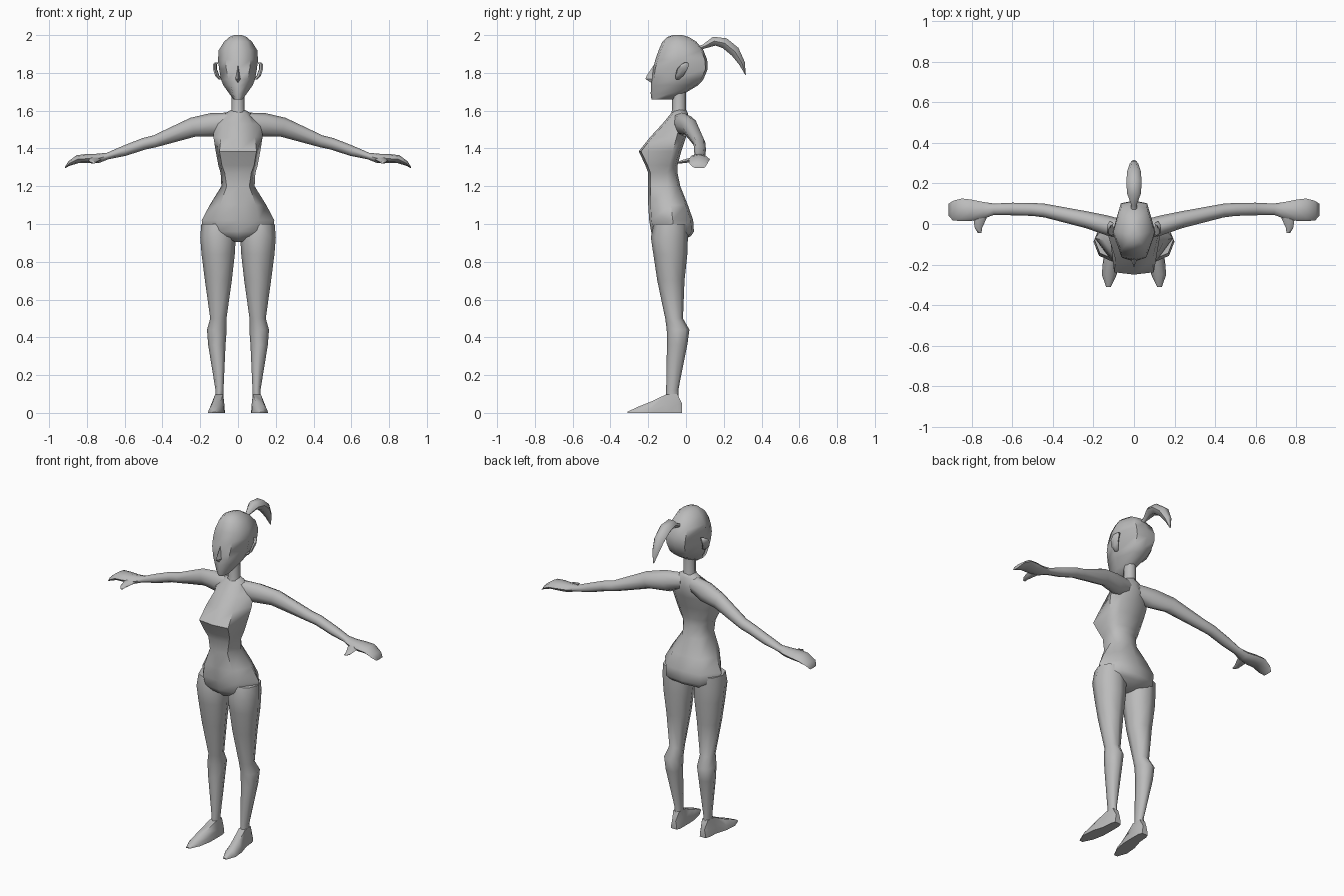
import bpy, bmesh, math
from mathutils import Vector

grey = bpy.data.materials.new("plain grey")
grey.diffuse_color = (0.5, 0.5, 0.5, 1)


def loft(name, rings, mirror=False, angle=60):
    """Skin a list of equal-length point rings and close both ends."""
    bm = bmesh.new()
    rows = [[bm.verts.new(p) for p in r] for r in rings]
    for a, b in zip(rows, rows[1:]):
        for i in range(len(a)):
            j = (i + 1) % len(a)
            bm.faces.new((a[i], a[j], b[j], b[i]))
    bm.faces.new(rows[0][::-1])
    bm.faces.new(rows[-1])
    bmesh.ops.remove_doubles(bm, verts=bm.verts, dist=0.0005)
    bmesh.ops.recalc_face_normals(bm, faces=bm.faces)
    me = bpy.data.meshes.new(name)
    bm.to_mesh(me)
    bm.free()
    me.materials.append(grey)
    ob = bpy.data.objects.new(name, me)
    bpy.context.collection.objects.link(ob)
    if mirror:
        ob.modifiers.new("mirror", 'MIRROR').use_mirror_merge = False
    bpy.context.view_layer.objects.active = ob
    ob.select_set(True)
    bpy.ops.object.shade_smooth_by_angle(angle=math.radians(angle))
    ob.select_set(False)
    return ob


def oval(c, u, v, n=8):
    """Ring of n points around c with half axes u and v."""
    c, u, v = Vector(c), Vector(u), Vector(v)
    return [c + u * math.cos(t) + v * math.sin(t)
            for t in (2 * math.pi * i / n for i in range(n))]


def body_ring(z, half, front, yf, ys, yb, dz=0.0):
    """Symmetric section: front centre, front corner, side, back corner, back."""
    right = [(front, yf + 0.012, z), (half, ys, z), (half * 0.62, yb - 0.012, z)]
    left = [(-x, y, zz) for x, y, zz in reversed(right)]
    return [(0, yf, z + dz)] + right + [(0, yb, z)] + left


# torso: pelvis up to the base of the neck
loft("torso", [body_ring(*r) for r in (
    (0.905, 0.020, 0.012, -0.14, -0.08, -0.04),
    (0.935, 0.150, 0.070, -0.175, -0.07, 0.025),
    (0.96, 0.185, 0.100, -0.185, -0.07, 0.042),
    (1.02, 0.192, 0.110, -0.195, -0.07, 0.038),
    (1.10, 0.150, 0.095, -0.20, -0.08, 0.01),
    (1.20, 0.088, 0.060, -0.20, -0.10, -0.03),
    (1.27, 0.092, 0.070, -0.20, -0.10, -0.045),
    (1.31, 0.104, 0.085, -0.215, -0.09, -0.045),
    (1.385, 0.118, 0.098, -0.25, -0.07, -0.025),
    (1.46, 0.130, 0.090, -0.19, -0.05, 0.0),
    (1.53, 0.125, 0.075, -0.125, -0.03, 0.018),
    (1.585, 0.070, 0.040, -0.08, -0.03, 0.01),
    (1.605, 0.035, 0.020, -0.07, -0.035, 0.0))])

# neck
loft("neck", [oval((0, y, z), (r, 0, 0), (0, d, 0)) for y, z, r, d in (
    (-0.037, 1.57, 0.045, 0.045), (-0.037, 1.61, 0.034, 0.036),
    (-0.037, 1.74, 0.034, 0.036))])

# head: chin up to crown, with the brow and nose on the centre line
loft("head", [body_ring(*r) for r in (
    (1.66, 0.024, 0.016, -0.183, -0.13, -0.06),
    (1.69, 0.046, 0.026, -0.187, -0.09, -0.01),
    (1.735, 0.078, 0.040, -0.185, -0.07, 0.065),
    (1.765, 0.090, 0.050, -0.182, -0.06, 0.092),
    (1.82, 0.100, 0.062, -0.175, -0.045, 0.115),
    (1.87, 0.106, 0.065, -0.162, -0.04, 0.112),
    (1.92, 0.102, 0.062, -0.145, -0.04, 0.092),
    (1.965, 0.074, 0.050, -0.125, -0.04, 0.055),
    (1.99, 0.045, 0.030, -0.10, -0.05, 0.015),
    (2.00, 0.020, 0.012, -0.07, -0.05, -0.02))])

# nose: a small wedge
loft("nose", [[(-w, -0.15, z), (0, y, z), (w, -0.15, z)] for z, w, y in (
    (1.745, 0.012, -0.18), (1.768, 0.024, -0.215),
    (1.785, 0.018, -0.208), (1.84, 0.008, -0.172))], angle=35)

# ears: flat leaves leaning out from the head
loft("ear", [oval((x, y, z), (0.008, 0.004, 0), (-0.008, d, 0), 6) for x, y, z, d in (
    (0.090, -0.045, 1.765, 0.008), (0.110, -0.035, 1.785, 0.022),
    (0.122, -0.020, 1.82, 0.030), (0.122, -0.005, 1.845, 0.022),
    (0.112, 0.0, 1.855, 0.006))], mirror=True)

# ponytail: thin tie, broad middle, pointed tip
loft("ponytail", [oval((0, y, z), (w, 0, 0), (0, a, b), 6) for y, z, w, a, b in (
    (0.06, 1.925, 0.016, -0.006, 0.012), (0.095, 1.94, 0.014, -0.006, 0.012),
    (0.15, 1.968, 0.034, -0.008, 0.027), (0.205, 1.957, 0.038, 0.012, 0.030),
    (0.26, 1.912, 0.034, 0.020, 0.024), (0.297, 1.85, 0.022, 0.016, 0.010),
    (0.315, 1.79, 0.003, 0.002, 0.001))])

# arms and hands
loft("arm", [oval((x, y, z), (0, a, 0), (b * 0.25, 0, b)) for x, y, z, a, b in (
    (0.03, -0.03, 1.545, 0.045, 0.045), (0.13, -0.008, 1.525, 0.05, 0.062),
    (0.24, 0.022, 1.512, 0.042, 0.050), (0.44, 0.066, 1.438, 0.034, 0.031),
    (0.50, 0.072, 1.424, 0.032, 0.030), (0.60, 0.074, 1.388, 0.031, 0.027),
    (0.69, 0.073, 1.360, 0.028, 0.017), (0.74, 0.068, 1.348, 0.040, 0.024),
    (0.80, 0.068, 1.346, 0.052, 0.024), (0.85, 0.070, 1.343, 0.056, 0.021),
    (0.895, 0.066, 1.320, 0.048, 0.012), (0.915, 0.070, 1.299, 0.030, 0.003))], mirror=True)
loft("thumb", [oval((x, y, z), (a, 0, 0), (0, 0, b), 6) for x, y, z, a, b in (
    (0.75, 0.06, 1.345, 0.035, 0.014), (0.762, 0.02, 1.338, 0.030, 0.014),
    (0.768, -0.02, 1.330, 0.018, 0.010), (0.762, -0.044, 1.325, 0.009, 0.004))], mirror=True)

# legs: hip, knee, calf and ankle
loft("leg", [oval((x, y, z), (a, 0, 0), (0, b, 0)) for x, y, z, a, b in (
    (0.108, -0.08, 1.00, 0.086, 0.09), (0.106, -0.088, 0.93, 0.094, 0.098),
    (0.105, -0.083, 0.84, 0.088, 0.090), (0.104, -0.08, 0.70, 0.071, 0.072),
    (0.104, -0.063, 0.50, 0.043, 0.047), (0.112, -0.042, 0.44, 0.052, 0.060),
    (0.112, -0.047, 0.36, 0.046, 0.054), (0.098, -0.073, 0.12, 0.021, 0.032),
    (0.098, -0.072, 0.06, 0.023, 0.034))], mirror=True)

# feet: heel to pointed toe
loft("foot", [[(x - w, y, 0), (x - w * 0.9, y, h * 0.45), (x - t, y, h),
               (x + t, y, h), (x + w * 0.9, y, h * 0.45), (x + w, y, 0)]
              for x, y, w, t, h in (
    (0.098, -0.022, 0.020, 0.012, 0.05), (0.098, -0.045, 0.028, 0.020, 0.10),
    (0.100, -0.105, 0.031, 0.021, 0.098), (0.112, -0.18, 0.041, 0.020, 0.062),
    (0.122, -0.25, 0.037, 0.018, 0.034), (0.126, -0.31, 0.012, 0.006, 0.006))], mirror=True)
